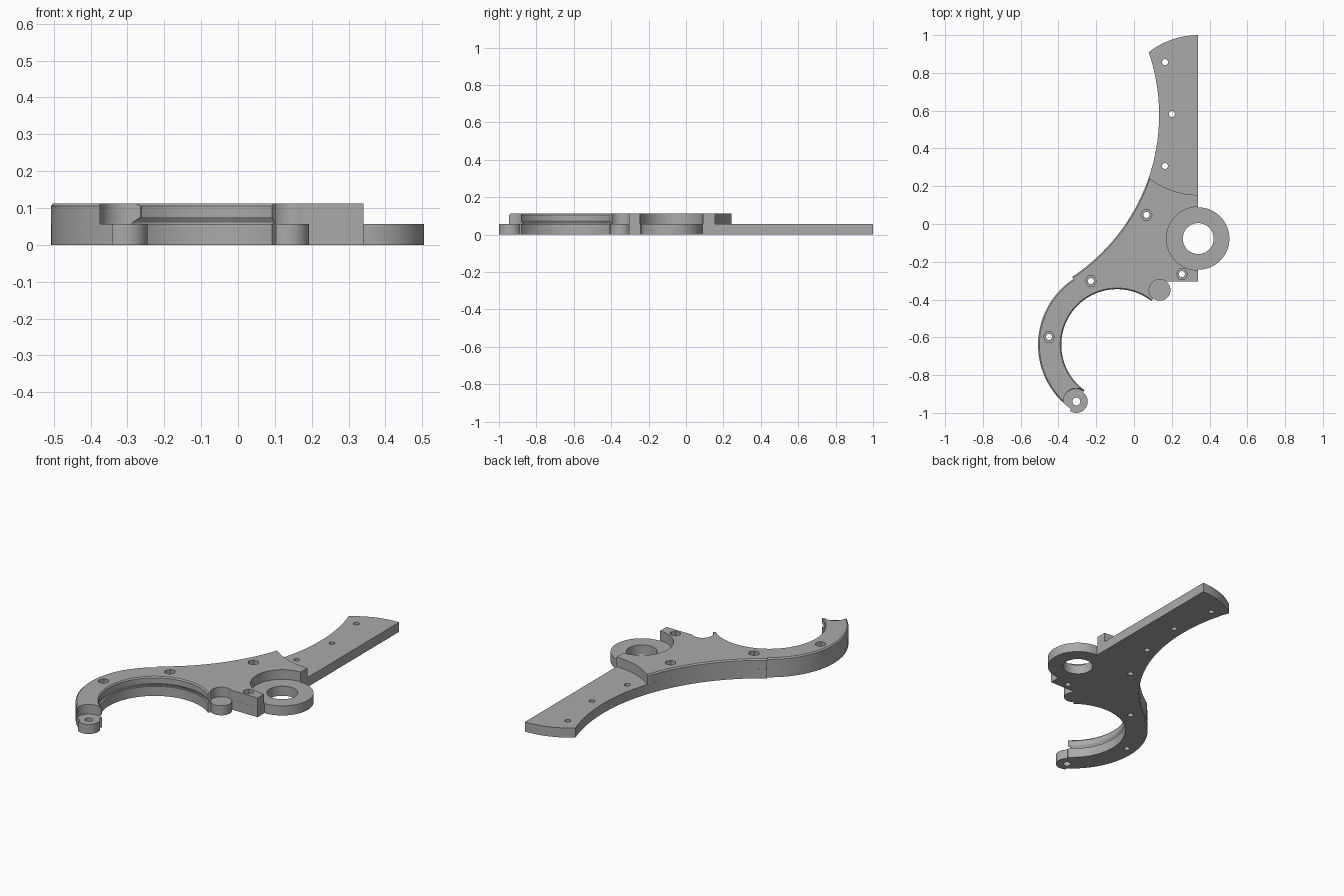
import bpy, bmesh, math
from mathutils import Vector

if "Cube" in bpy.data.objects:
    bpy.data.objects.remove(bpy.data.objects["Cube"])

STEP, TOP = 0.056, 0.112          # plate height, total height
HANDLE = Vector((0.34, 0.577))    # handle end arcs
SIDE = Vector((-0.895, 0.577))    # long concave side arc
JAW = Vector((-0.09, -0.64))      # hook shaped jaw
TIP = Vector((-0.305, -0.94))     # boss at the jaw tip
STOP = Vector((0.137, -0.35))     # round stop at the jaw root
PIVOT = Vector((0.34, -0.077))    # pivot ring
EDGE_X, EDGE_Y = 0.34, -0.305
TAN = math.degrees(math.atan2(*(SIDE - JAW).yx))   # where side arc meets the jaw


def bearing(a, b):
    return math.degrees(math.atan2(b.y - a.y, b.x - a.x)) % 360


TIP_A, STOP_A = bearing(JAW, TIP), bearing(JAW, STOP)


def polar(c, r, deg):
    return c + r * Vector((math.cos(math.radians(deg)), math.sin(math.radians(deg))))


def arc(c, r, a, b, n):
    return [polar(c, r, a + (b - a) * i / n) for i in range(n + 1)]


def jaw_end(r, cut):
    """Angle at which a jaw arc of radius r meets the clearance circle at the tip."""
    d = (TIP - JAW).length
    return TIP_A - math.degrees(math.acos(min(1, (r * r + d * d - cut * cut) / (2 * r * d))))


def plate_outline():
    p = arc(HANDLE, 0.423, 90, 128.5, 12)
    p += arc(SIDE, 1.028, 18.8, TAN - 180, 40)
    p += arc(JAW, 0.418, TAN, TIP_A, 32)
    p += arc(TIP, 0.06, TIP_A, TIP_A + 180, 20)
    p += arc(JAW, 0.295, TIP_A, STOP_A, 48)
    p += arc(STOP, 0.056, STOP_A + 180, 413.5, 20)
    p += [Vector((EDGE_X, EDGE_Y))]
    return p + arc(PIVOT, 0.165, -90, 90, 32)


def body_outline(inset, inner):
    cut, outer = 0.07, 0.418 - inset
    a, b = jaw_end(outer, cut), jaw_end(inner, cut)
    p = arc(HANDLE, 0.423, 270, 232, 12)
    p += arc(SIDE, 1.028 + inset, -19.1, TAN - 180, 30)
    p += arc(JAW, outer, TAN, a, 32)
    p += arc(TIP, cut, bearing(TIP, polar(JAW, outer, a)), bearing(TIP, polar(JAW, inner, b)), 12)
    p += arc(JAW, inner, b, STOP_A, 48)
    p += arc(STOP, 0.057, STOP_A + 180, 53.5, 20)
    p += [Vector((EDGE_X, EDGE_Y))]
    return p + arc(PIVOT, 0.168, 270, 90, 32)


def loft(name, layers):
    """Solid through stacked outlines, given as (z, points)."""
    bm = bmesh.new()
    rings = [[bm.verts.new((p.x, p.y, z)) for p in pts] for z, pts in layers]
    bm.faces.new(rings[0][::-1])
    bm.faces.new(rings[-1])
    for lo, hi in zip(rings, rings[1:]):
        for i in range(len(lo)):
            j = (i + 1) % len(lo)
            bm.faces.new((lo[i], lo[j], hi[j], hi[i]))
    bmesh.ops.remove_doubles(bm, verts=bm.verts, dist=1e-5)
    bmesh.ops.recalc_face_normals(bm, faces=bm.faces)
    me = bpy.data.meshes.new(name)
    bm.to_mesh(me)
    bm.free()
    ob = bpy.data.objects.new(name, me)
    bpy.context.collection.objects.link(ob)
    return ob


def boolean(ob, other, op):
    m = ob.modifiers.new(op.lower(), 'BOOLEAN')
    m.operation, m.solver, m.object = op, 'EXACT', other
    bpy.context.view_layer.objects.active = ob
    bpy.ops.object.modifier_apply(modifier=m.name)
    bpy.data.objects.remove(other)


def drill(ob, c, r, z0, z1, sides=24):
    pts = arc(Vector(c), r, 0, 360 - 360 / sides, sides - 1)
    boolean(ob, loft("cutter", [(z0, pts), (z1, pts)]), 'DIFFERENCE')


# Flat plate with handle, jaw, pivot ring, stop and tip boss
bracket = loft("lever_bracket", [(0, plate_outline()), (STEP, plate_outline())])

# Raised body: grooved inner jaw wall and chamfered top edges
body = loft("raised_body", [(STEP, body_outline(0, 0.305)), (0.060, body_outline(0, 0.305)),
                            (0.075, body_outline(0, 0.295)), (0.105, body_outline(0, 0.295)),
                            (TOP, body_outline(0.007, 0.301))])
boolean(bracket, body, 'UNION')

# Pivot bore, tip hole and handle holes
drill(bracket, PIVOT, 0.082, -0.1, 0.3, 40)
drill(bracket, TIP, 0.021, -0.1, 0.3)
for c in ((0.164, 0.857), (0.2, 0.582), (0.164, 0.307)):
    drill(bracket, c, 0.016, -0.1, 0.3)

# Bolt holes with hexagonal nut pockets
for c in ((0.066, 0.048), (-0.228, -0.302), (-0.45, -0.598), (0.254, -0.265)):
    drill(bracket, c, 0.016, -0.1, 0.3)
    drill(bracket, c, 0.03, 0.07, 0.3, 6)

# Single grey finish
grey = bpy.data.materials.new("grey")
grey.diffuse_color = (0.4, 0.4, 0.4, 1)
grey.use_nodes = True
grey.node_tree.nodes["Principled BSDF"].inputs["Base Color"].default_value = grey.diffuse_color
bracket.data.materials.clear()
bracket.data.materials.append(grey)
for f in bracket.data.polygons:
    f.material_index = 0
bpy.ops.object.select_all(action='DESELECT')
bracket.select_set(True)
bpy.context.view_layer.objects.active = bracket
bpy.ops.object.shade_smooth_by_angle(angle=math.radians(30))
